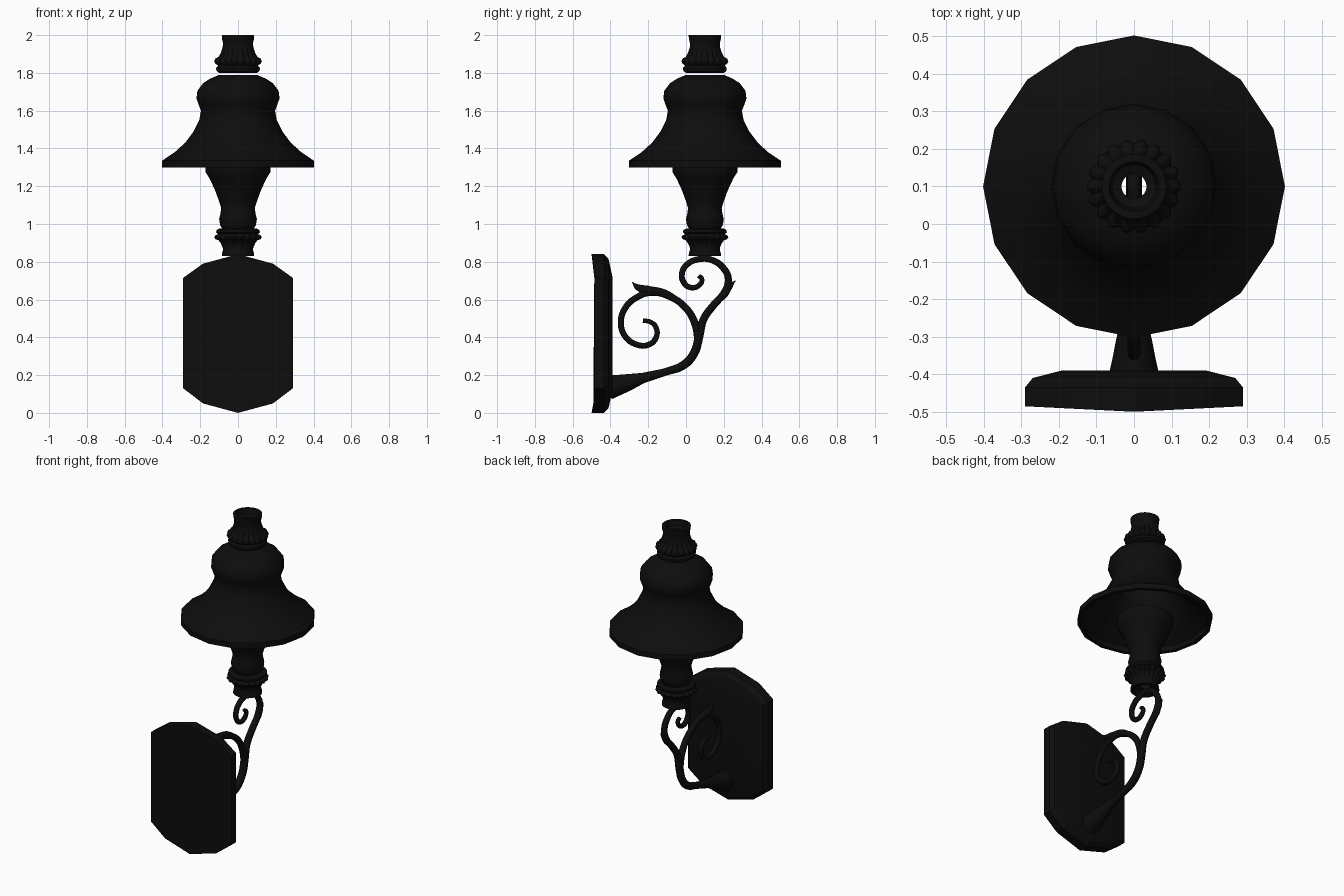
import bpy, bmesh, math
from mathutils import Vector

cube = bpy.data.objects.get("Cube")
if cube:
    bpy.data.objects.remove(cube, do_unlink=True)

# Single wrought iron material
iron = bpy.data.materials.new("black_iron")
iron.use_nodes = True
iron.diffuse_color = (0.004, 0.004, 0.004, 1)
iron.node_tree.nodes["Principled BSDF"].inputs["Base Color"].default_value = (0.004, 0.004, 0.004, 1)

AXIS_Y = 0.1  # the lamp stands forward of the wall plate


def add_mesh(name, mesh, angle=40):
    mesh.materials.clear()
    mesh.materials.append(iron)
    mesh.shade_smooth()
    mesh.set_sharp_from_angle(angle=math.radians(angle))
    obj = bpy.data.objects.new(name, mesh)
    bpy.context.collection.objects.link(obj)
    return obj


def loft(name, rings, closed=False, angle=40):
    """Skin a row of equal-length point rings; cap the ends unless closed."""
    bm = bmesh.new()
    rows = [[bm.verts.new(p) for p in ring] for ring in rings]
    count = len(rows[0])
    pairs = list(zip(rows, rows[1:]))
    if closed:
        pairs.append((rows[-1], rows[0]))
    else:
        bm.faces.new(rows[0])
        bm.faces.new(rows[-1])
    for a, b in pairs:
        for i in range(count):
            j = (i + 1) % count
            bm.faces.new((a[i], a[j], b[j], b[i]))
    bmesh.ops.recalc_face_normals(bm, faces=bm.faces)
    mesh = bpy.data.meshes.new(name)
    bm.to_mesh(mesh)
    bm.free()
    return add_mesh(name, mesh, angle)


def lathe(name, profile, sides=16, flutes=0):
    """Revolve a closed (radius, height, flute depth) profile about the lamp axis."""
    rings = []
    for r, z, *depth in profile:
        ring = []
        for i in range(sides):
            a = math.tau * i / sides
            d = depth[0] if depth else 0
            rr = r - d * (1 - abs(math.cos(a * flutes / 2)))
            ring.append((rr * math.cos(a), AXIS_Y + rr * math.sin(a), z))
        rings.append(ring)
    return loft(name, rings, closed=True)


def thin_shell(outer, wall):
    """Close an open profile with an inner wall."""
    return outer + [(r - wall, z) for r, z in reversed(outer)]


def tube(name, points, radii):
    """Tapered round bar in the x = 0 plane through (y, z) points."""
    curve = bpy.data.curves.new(name, "CURVE")
    curve.dimensions = "3D"
    curve.bevel_depth = 1
    curve.bevel_resolution = 3
    curve.resolution_u = 5
    curve.use_fill_caps = True
    spline = curve.splines.new("BEZIER")
    spline.bezier_points.add(len(points) - 1)
    last = len(points) - 1
    for i, (bp, (y, z)) in enumerate(zip(spline.bezier_points, points)):
        bp.co = (0, y, z)
        bp.handle_left_type = bp.handle_right_type = "AUTO"
        # Blend the listed radii evenly along the bar
        t = i / last * (len(radii) - 1)
        k = min(int(t), len(radii) - 2)
        bp.radius = radii[k] + (radii[k + 1] - radii[k]) * (t - k)
    temp = bpy.data.objects.new(name + "_path", curve)
    bpy.context.collection.objects.link(temp)
    graph = bpy.context.evaluated_depsgraph_get()
    mesh = bpy.data.meshes.new_from_object(temp.evaluated_get(graph))
    bpy.data.objects.remove(temp, do_unlink=True)
    mesh.name = name
    return add_mesh(name, mesh, 50)


# Wall plate: elongated faceted outline with a stepped bevel
half = [(0, 0), (0.185, 0.05), (0.29, 0.13), (0.29, 0.715), (0.185, 0.79), (0, 0.84)]
outline = half + [(-x, z) for x, z in half[-2:0:-1]]


def plate_ring(y, sx, sz, bulge=0):
    return [(x * sx, y + bulge * abs(x), 0.42 + (z - 0.42) * sz) for x, z in outline]


loft("wall_plate", [plate_ring(-0.5, 1, 1, 0.05), plate_ring(-0.435, 1, 1),
                    plate_ring(-0.41, 0.93, 0.94), plate_ring(-0.39, 0.66, 0.72)], angle=15)

# Fluted collars: one crowns the shade, the other carries the lamp
collar = [(0.033, 0), (0.1, 0), (0.114, 0.05), (0.116, 0.13), (0.105, 0.2), (0.12, 0.24, 0.012),
          (0.126, 0.31, 0.016), (0.12, 0.38, 0.016), (0.103, 0.42, 0.01), (0.092, 0.52, 0.008),
          (0.081, 0.68, 0.004), (0.08, 0.8), (0.085, 0.9), (0.086, 1), (0.066, 1),
          (0.058, 0.85), (0.033, 0.8)]


def fluted_collar(name, base, height):
    lathe(name, [(r, base + z * height, *d) for r, z, *d in collar], sides=108, flutes=18)


fluted_collar("top_finial", 1.8, 0.2)
fluted_collar("lower_collar", 0.975, -0.145)

# Bell-shaped shade, open underneath
shade = [(0.1, 1.79), (0.15, 1.768), (0.185, 1.745), (0.215, 1.705), (0.22, 1.665),
         (0.208, 1.63), (0.196, 1.6), (0.205, 1.55), (0.235, 1.49), (0.28, 1.43),
         (0.335, 1.38), (0.402, 1.335), (0.402, 1.3)]
lathe("shade", thin_shell(shade, 0.025))

# Flared stem below the shade
stem = [(0.172, 1.315), (0.172, 1.275), (0.15, 1.24), (0.122, 1.18), (0.1, 1.12), (0.089, 1.085),
        (0.092, 1.06), (0.1, 1.025), (0.095, 0.995), (0.082, 0.972)]
lathe("stem", thin_shell(stem, 0.03))

# Main arm, swelling to a round root at the plate
tube("arm", [(-0.41, 0.135), (-0.33, 0.155), (-0.22, 0.187), (-0.11, 0.217), (-0.01, 0.255),
             (0.045, 0.32), (0.068, 0.4), (0.09, 0.49)],
     [0.068, 0.052, 0.028, 0.021, 0.024, 0.024, 0.024, 0.019])

# Large scroll curling back toward the plate
tube("large_scroll", [(0.068, 0.37), (0.045, 0.48), (-0.005, 0.56), (-0.085, 0.615),
                      (-0.18, 0.637), (-0.26, 0.612), (-0.322, 0.555), (-0.345, 0.475),
                      (-0.322, 0.405), (-0.27, 0.365), (-0.2, 0.36), (-0.158, 0.4),
                      (-0.16, 0.455), (-0.19, 0.482), (-0.228, 0.488)],
     [0.022, 0.018, 0.017, 0.016, 0.012])

# Small scroll under the lamp
tube("small_scroll", [(0.07, 0.42), (0.095, 0.5), (0.15, 0.575), (0.205, 0.64), (0.224, 0.71),
                      (0.195, 0.77), (0.135, 0.81), (0.07, 0.814), (0.005, 0.785),
                      (-0.022, 0.735), (-0.008, 0.685), (0.03, 0.663), (0.072, 0.678),
                      (0.084, 0.71), (0.066, 0.726)],
     [0.022, 0.02, 0.017, 0.016, 0.012])

# Pointed leaves splitting off the scrolls
tube("large_leaf", [(-0.03, 0.59), (-0.12, 0.637), (-0.21, 0.652), (-0.255, 0.665), (-0.285, 0.692)],
     [0.014, 0.02, 0.024, 0.018, 0.002])
tube("small_leaf", [(0.165, 0.585), (0.205, 0.63), (0.232, 0.67), (0.262, 0.7)],
     [0.014, 0.02, 0.017, 0.002])
